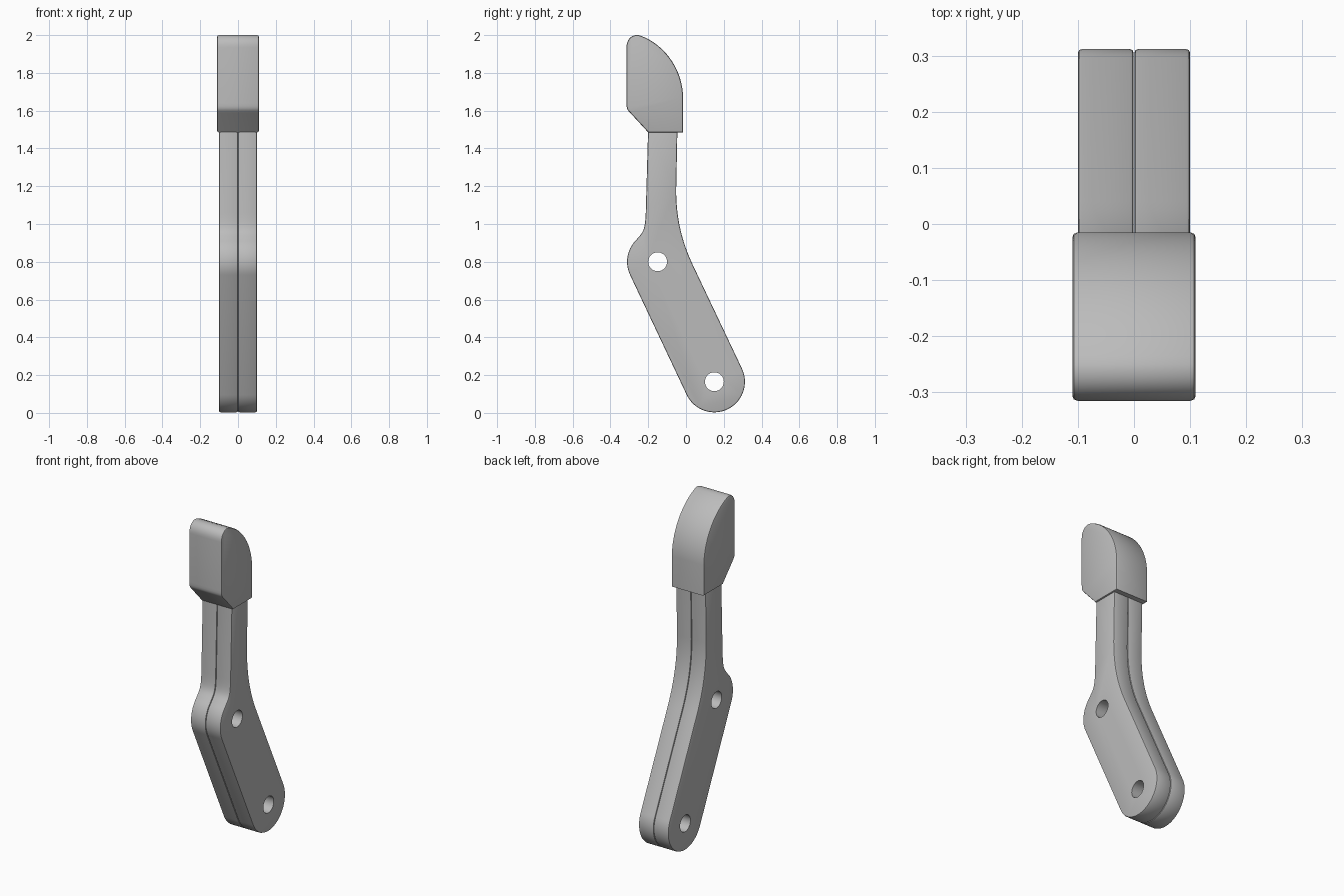
import bpy
import bmesh
from math import cos, sin, radians
from mathutils import Vector
from mathutils.geometry import interpolate_bezier

cube = bpy.data.objects.get("Cube")
if cube:
    bpy.data.objects.remove(cube)

grey = bpy.data.materials.new("satin_grey")
grey.use_nodes = True
colour = (0.5, 0.5, 0.5, 1)
grey.diffuse_color = colour
grey.node_tree.nodes["Principled BSDF"].inputs["Base Color"].default_value = colour


def arc(centre, radius, start, end, steps=20):
    angles = [radians(start + (end - start) * i / steps) for i in range(steps + 1)]
    return [(centre[0] + radius * cos(a), centre[1] + radius * sin(a)) for a in angles]


def bezier(a, b, c, d, steps=14):
    return [tuple(p) for p in interpolate_bezier(*map(Vector, (a, b, c, d)), steps)]


def extrude_profile(name, outline, x0, x1, rim):
    """Extrude a (y, z) outline along x and chamfer the two side rims."""
    bm = bmesh.new()
    face = bm.faces.new([bm.verts.new((x0, y, z)) for y, z in outline])
    extruded = bmesh.ops.extrude_face_region(bm, geom=[face])["geom"]
    moved = [v for v in extruded if isinstance(v, bmesh.types.BMVert)]
    bmesh.ops.translate(bm, verts=moved, vec=(x1 - x0, 0, 0))
    bmesh.ops.recalc_face_normals(bm, faces=bm.faces)
    if rim:
        edges = [e for e in bm.edges if abs(e.verts[0].co.x - e.verts[1].co.x) < 1e-5]
        bmesh.ops.bevel(bm, geom=edges, offset=rim, segments=2, profile=0.5,
                        affect='EDGES', clamp_overlap=True)
    mesh = bpy.data.meshes.new(name)
    bm.to_mesh(mesh)
    bm.free()
    obj = bpy.data.objects.new(name, mesh)
    bpy.context.collection.objects.link(obj)
    mesh.materials.append(grey)
    return obj


def activate(obj):
    bpy.ops.object.select_all(action='DESELECT')
    obj.select_set(True)
    bpy.context.view_layer.objects.active = obj


# Lever outline: lower lobe, bent back edge, neck, upper lobe
upper, lower, lobe = (-0.15, 0.8), (0.15, 0.165), 0.162
lever = arc(lower, lobe, 205.5, 385.5, 32)
lever += bezier((0.04, 0.775), (-0.03, 0.92), (-0.052, 1.05), (-0.052, 1.18))
lever += [(-0.045, 1.52), (-0.2, 1.52)]
lever += bezier((-0.213, 1.06), (-0.217, 0.97), (-0.225, 0.96), (-0.255, 0.926), 10)
lever += arc(upper, lobe, 134, 205.5, 14)

# Two matching plates side by side, each drilled through both lobes
for name, side in (("left_plate", 1), ("right_plate", -1)):
    plate = extrude_profile(name, lever, side * 0.0005, side * 0.1, 0.007)
    for centre in (upper, lower):
        cutter = extrude_profile("hole_cutter", arc(centre, 0.05, 0, 348.75, 31),
                                 -0.2, 0.2, 0)
        cutter.hide_render = True
        drill = plate.modifiers.new("hole", 'BOOLEAN')
        drill.operation = 'DIFFERENCE'
        drill.solver = 'EXACT'
        drill.object = cutter
        activate(plate)
        bpy.ops.object.modifier_apply(modifier=drill.name)
        bpy.data.objects.remove(cutter)
    bpy.ops.object.shade_smooth_by_angle(angle=radians(25))

# Grip cap with a domed back and a sloped lower front
grip = [(-0.015, 1.485)]
grip += bezier((-0.015, 1.67), (-0.02, 1.83), (-0.12, 1.95), (-0.235, 1.995), 20)
grip += bezier((-0.25, 2.0), (-0.285, 2.005), (-0.315, 1.98), (-0.315, 1.935), 10)
grip += bezier((-0.315, 1.64), (-0.315, 1.61), (-0.312, 1.605), (-0.295, 1.588), 6)
grip += [(-0.2, 1.485)]
activate(extrude_profile("grip_cap", grip, -0.11, 0.11, 0.009))
bpy.ops.object.shade_smooth_by_angle(angle=radians(25))
